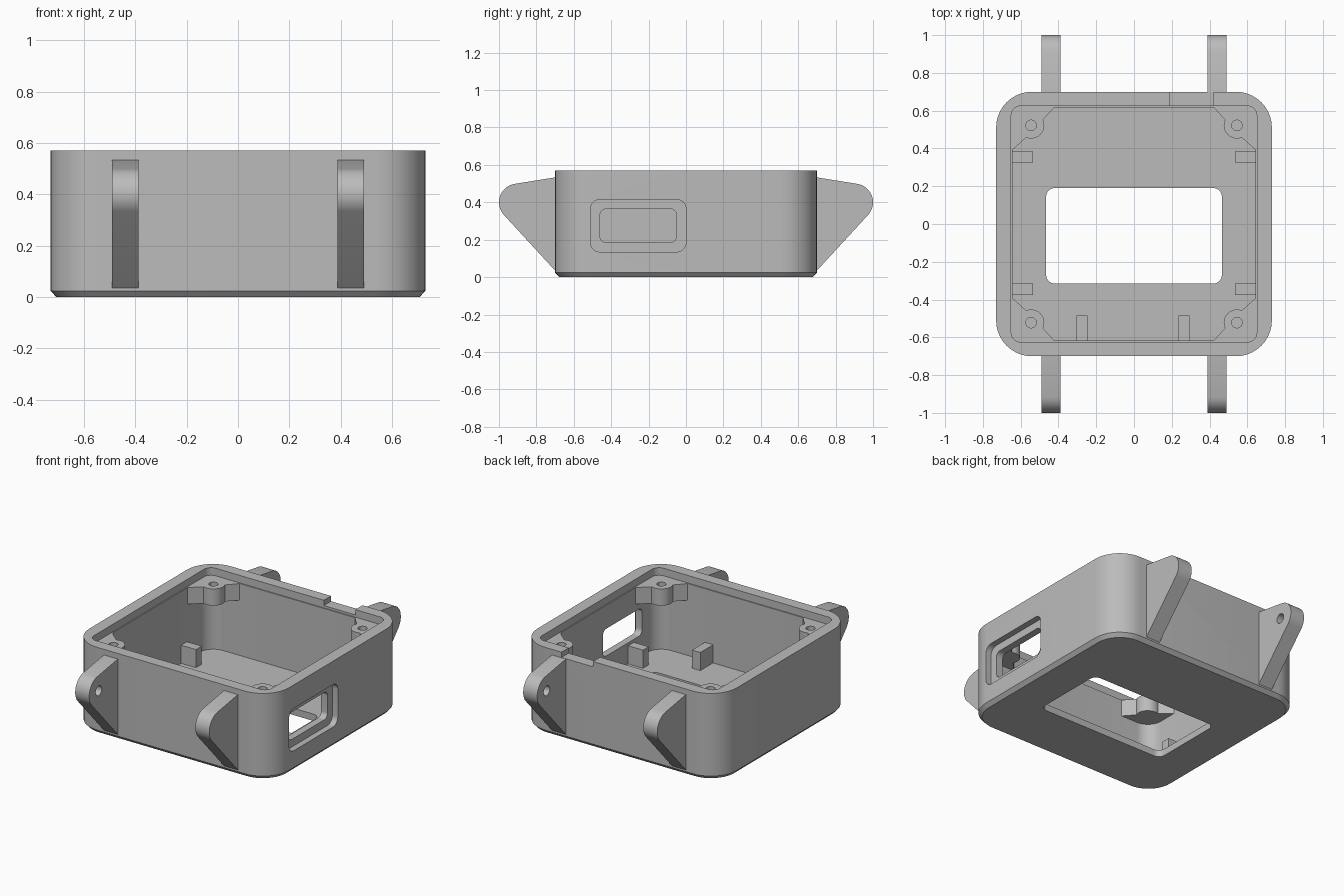
import bpy, bmesh, math

cube = bpy.data.objects.get("Cube")
if cube:
    bpy.data.objects.remove(cube, do_unlink=True)

grey = bpy.data.materials.new("mid grey")
grey.use_nodes = True
COLOUR = (0.5, 0.5, 0.5, 1)
grey.diffuse_color = COLOUR
grey.node_tree.nodes["Principled BSDF"].inputs["Base Color"].default_value = COLOUR


def arc(cx, cy, r, start, end, steps=10):
    angles = [math.radians(start + (end - start) * i / steps) for i in range(steps + 1)]
    return [(cx + r * math.cos(a), cy + r * math.sin(a)) for a in angles]


def rounded_rect(x0, x1, y0, y1, r):
    pts = []
    for cx, cy, a in ((x1 - r, y1 - r, 0), (x0 + r, y1 - r, 90),
                      (x0 + r, y0 + r, 180), (x1 - r, y0 + r, 270)):
        pts += arc(cx, cy, r, a, a + 90)
    return pts


def circle(cx, cy, r):
    return arc(cx, cy, r, 0, 360, 24)[:-1]


def loft(name, rings, axis="z"):
    """Closed solid through (outline, level) rings; axis is the stacking direction."""
    bm = bmesh.new()
    loops = []
    for outline, level in rings:
        coords = [(level, u, v) if axis == "x" else (u, v, level) for u, v in outline]
        loops.append([bm.verts.new(c) for c in coords])
    for low, high in zip(loops, loops[1:]):
        for i in range(len(low)):
            j = (i + 1) % len(low)
            bm.faces.new((low[i], low[j], high[j], high[i]))
    bm.faces.new(loops[0][::-1])
    bm.faces.new(loops[-1])
    bmesh.ops.recalc_face_normals(bm, faces=bm.faces)
    mesh = bpy.data.meshes.new(name)
    bm.to_mesh(mesh)
    bm.free()
    mesh.materials.append(grey)
    obj = bpy.data.objects.new(name, mesh)
    bpy.context.collection.objects.link(obj)
    return obj


def prism(name, outline, low, high, axis="z"):
    return loft(name, [(outline, low), (outline, high)], axis)


def box(name, x0, x1, y0, y1, z0, z1):
    return prism(name, [(x0, y0), (x1, y0), (x1, y1), (x0, y1)], z0, z1)


def cut(target, cutter):
    mod = target.modifiers.new("cut", "BOOLEAN")
    mod.operation = "DIFFERENCE"
    mod.solver = "EXACT"
    mod.object = cutter
    bpy.context.view_layer.update()
    graph = bpy.context.evaluated_depsgraph_get()
    mesh = bpy.data.meshes.new_from_object(target.evaluated_get(graph))
    target.modifiers.clear()
    target.data = mesh
    bpy.data.objects.remove(cutter, do_unlink=True)


parts = []
HX, HY, TOP, FLOOR = 0.73, 0.70, 0.57, 0.045

# Housing with a chamfered base
outer = rounded_rect(-HX, HX, -HY, HY, 0.19)
base = rounded_rect(-HX + 0.022, HX - 0.022, -HY + 0.022, HY - 0.022, 0.168)
housing = loft("housing", [(base, 0), (outer, 0.024), (outer, TOP)])
parts.append(housing)

# Cavity, lid recess and floor window
cut(housing, prism("cavity", rounded_rect(-0.643, 0.643, -0.618, 0.618, 0.1), FLOOR, 0.7))
cut(housing, prism("lid_recess", rounded_rect(-0.65, 0.65, -0.625, 0.625, 0.05), 0.52, 0.7))
cut(housing, prism("floor_window", rounded_rect(-0.465, 0.465, -0.315, 0.19, 0.045), -0.1, 0.2))

# Side port with its stepped surround, and the rear rim notch
cut(housing, prism("port_surround", rounded_rect(-0.51, 0, 0.135, 0.415, 0.05), 0.69, 0.8, "x"))
cut(housing, prism("port", rounded_rect(-0.46, -0.05, 0.185, 0.365, 0.035), 0.5, 0.8, "x"))
cut(housing, box("notch", 0.19, 0.42, 0.6, 0.8, 0.535, 0.7))

# Screw bosses in the corners
BX, BY = 0.545, 0.522
for sx, side in ((1, "left"), (-1, "right")):
    for sy, end in ((1, "back"), (-1, "front")):
        outline = [(0.655, 0.63), (0.41, 0.63)] + arc(BX, BY, 0.07, 155, 292) + [(0.655, 0.382)]
        boss = prism(f"{end}_{side}_boss", [(sx * x, sy * y) for x, y in outline], 0.41, 0.52)
        cut(boss, prism("screw_hole", circle(sx * BX, sy * BY, 0.028), 0.44, 0.6))
        parts.append(boss)

# Support posts on the floor
for sx, side in ((1, "left"), (-1, "right")):
    x0, x1 = sorted((sx * 0.535, sx * 0.65))
    for y, end in ((0.355, "back"), (-0.345, "front")):
        parts.append(box(f"{end}_{side}_post", x0, x1, y - 0.03, y + 0.03, 0.04, 0.165))
for x, side in ((0.265, "left"), (-0.275, "right")):
    parts.append(box(f"front_wall_{side}_post", x - 0.03, x + 0.03, -0.63, -0.485, 0.04, 0.165))

# Mounting lugs with blind pin holes on their inner faces
EY, EZ = 0.9, 0.4
for sx, side in ((1, "left"), (-1, "right")):
    for sy, end in ((1, "back"), (-1, "front")):
        profile = [(0.67, 0.035), (0.70, 0.035)] + arc(EY, EZ, 0.1, -42, 82, 14)
        profile += [(0.70, 0.533), (0.67, 0.533)]
        lug = prism(f"{end}_{side}_lug", [(sy * y, z) for y, z in profile],
                    sx * 0.388, sx * 0.49, "x")
        cut(lug, prism("pin_hole", circle(sy * EY, EZ, 0.032), sx * 0.3, sx * 0.46, "x"))
        parts.append(lug)

# Smooth the rounded walls, keep the edges crisp
bpy.ops.object.select_all(action="DESELECT")
for part in parts:
    part.select_set(True)
bpy.context.view_layer.objects.active = housing
bpy.ops.object.shade_smooth_by_angle(angle=math.radians(30))
